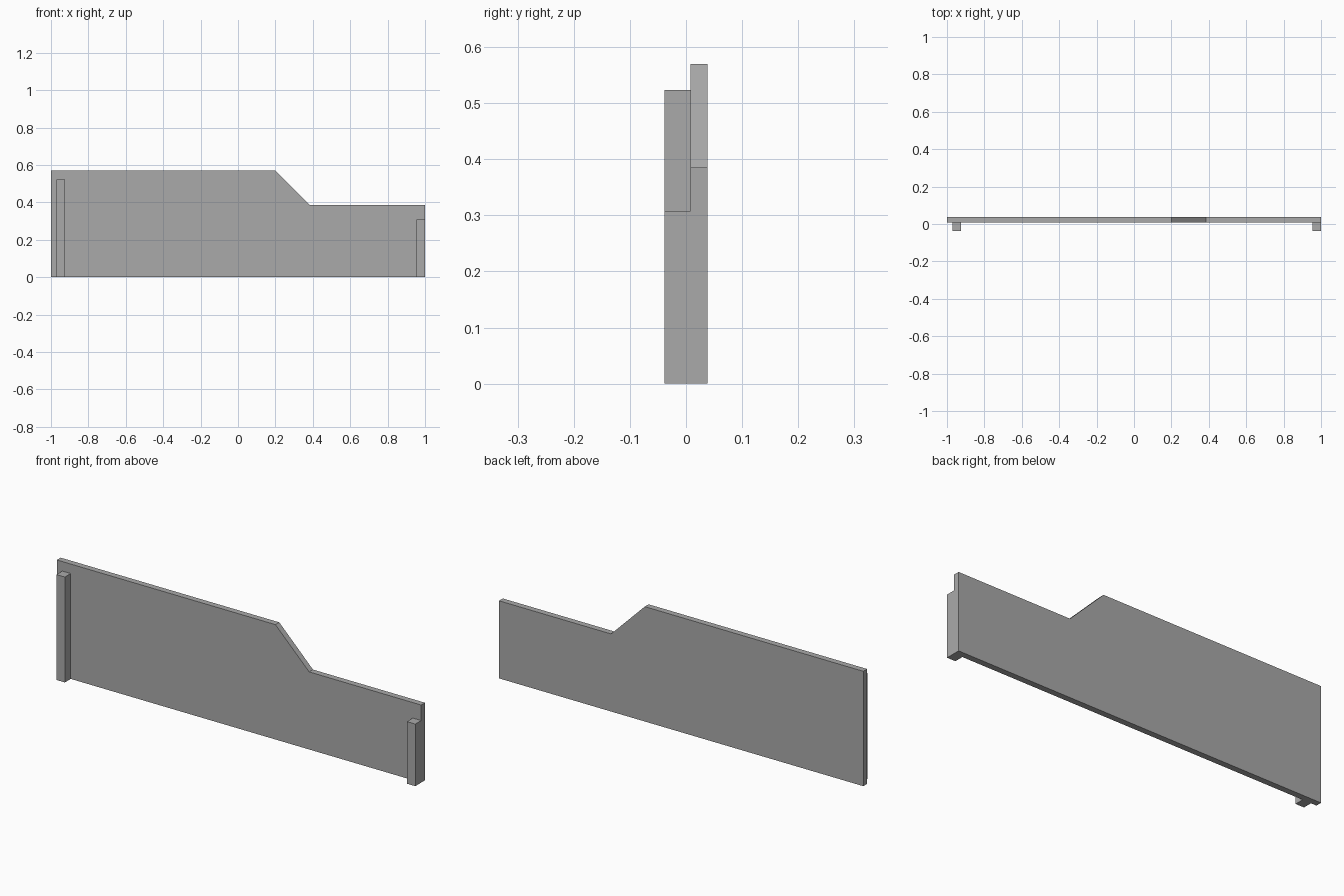
import bpy
import bmesh

cube = bpy.data.objects.get("Cube")
if cube:
    bpy.data.objects.remove(cube, do_unlink=True)

grey = bpy.data.materials.new("plain_grey")
grey.use_nodes = True
colour = (0.4, 0.4, 0.4, 1)
grey.diffuse_color = colour
grey.node_tree.nodes["Principled BSDF"].inputs["Base Color"].default_value = colour


def extrude_profile(name, profile, y_front, y_back):
    """Extrude an (x, z) outline from y_front to y_back."""
    bm = bmesh.new()
    face = bm.faces.new([bm.verts.new((x, y_front, z)) for x, z in profile])
    result = bmesh.ops.extrude_face_region(bm, geom=[face], use_keep_orig=True)
    moved = [v for v in result["geom"] if isinstance(v, bmesh.types.BMVert)]
    bmesh.ops.translate(bm, verts=moved, vec=(0, y_back - y_front, 0))
    bmesh.ops.recalc_face_normals(bm, faces=bm.faces)
    mesh = bpy.data.meshes.new(name)
    bm.to_mesh(mesh)
    bm.free()
    mesh.materials.append(grey)
    obj = bpy.data.objects.new(name, mesh)
    bpy.context.collection.objects.link(obj)
    return obj


def post(name, x0, x1, height):
    outline = [(x0, 0), (x1, 0), (x1, height), (x0, height)]
    return extrude_profile(name, outline, -DEPTH, JOINT)


DEPTH = 0.038   # half of the overall depth
JOINT = 0.008   # plane where the posts meet the panel

# Panel with a sloped step down to its low end
step = [(-1, 0), (1, 0), (1, 0.385), (0.385, 0.385), (0.2, 0.57), (-1, 0.57)]
extrude_profile("fence_panel", step, JOINT, DEPTH)

# Posts on the front, tall at the high end and short at the low end
post("tall_post", -0.97, -0.924, 0.523)
post("short_post", 0.954, 1.0, 0.308)
